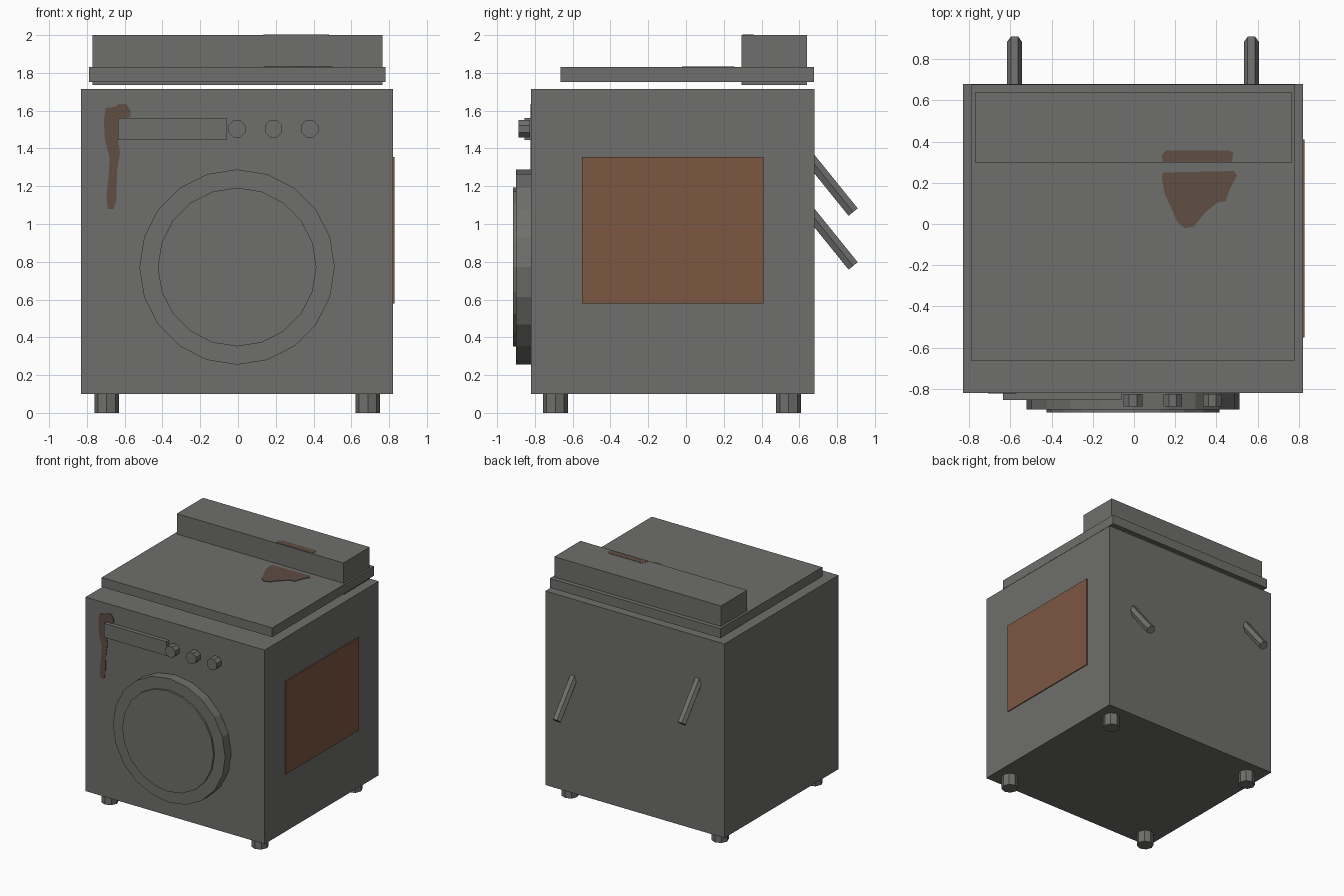
import bpy, bmesh, math
from mathutils import Vector

if "Cube" in bpy.data.objects:
    bpy.data.objects.remove(bpy.data.objects["Cube"])


def material(name, rgb):
    m = bpy.data.materials.new(name)
    m.diffuse_color = (*rgb, 1)
    m.use_nodes = True
    m.node_tree.nodes["Principled BSDF"].inputs["Base Color"].default_value = m.diffuse_color
    return m


GREY = material("grey metal", (0.158, 0.158, 0.150))
RUST = material("rust orange", (0.205, 0.096, 0.055))
STAIN = material("dark rust", (0.115, 0.074, 0.056))


def finish(name, bm, mat):
    bmesh.ops.recalc_face_normals(bm, faces=bm.faces)
    me = bpy.data.meshes.new(name)
    bm.to_mesh(me)
    bm.free()
    me.materials.append(mat)
    ob = bpy.data.objects.new(name, me)
    bpy.context.collection.objects.link(ob)
    return ob


def box(name, lo, hi, mat=GREY):
    bm = bmesh.new()
    bmesh.ops.create_cube(bm, size=1)
    for v in bm.verts:
        v.co = [lo[i] + (v.co[i] + 0.5) * (hi[i] - lo[i]) for i in range(3)]
    return finish(name, bm, mat)


def extrude(name, points, offset, mat):
    """Closed outline pushed along an offset vector."""
    bm = bmesh.new()
    face = bm.faces.new([bm.verts.new(p) for p in points])
    ext = bmesh.ops.extrude_face_region(bm, geom=[face], use_keep_orig=True)
    for g in ext["geom"]:
        if isinstance(g, bmesh.types.BMVert):
            g.co += Vector(offset)
    return finish(name, bm, mat)


def prism(name, a, b, r, n, phase=0.0, mat=GREY):
    """n-sided rod from a to b; first corner points along x."""
    a, b = Vector(a), Vector(b)
    u = Vector((1, 0, 0))
    v = (b - a).normalized().cross(u)
    angles = [phase + 2 * math.pi * i / n for i in range(n)]
    pts = [a + r * (math.cos(t) * u + math.sin(t) * v) for t in angles]
    return extrude(name, pts, b - a, mat)


# cabinet, lid and rear console
box("cabinet", (-0.83, -0.82, 0.10), (0.82, 0.68, 1.715))
box("lid", (-0.79, -0.665, 1.752), (0.78, 0.677, 1.83))
box("rear_console", (-0.77, 0.295, 1.735), (0.765, 0.64, 2.0))

# feet
for x in (-0.695, 0.687):
    for y in (-0.692, 0.543):
        prism("foot", (x, y, 0), (x, y, 0.11), 0.066, 8)

# round door and its window disc
prism("door_ring", (-0.005, -0.81, 0.772), (-0.005, -0.90, 0.772), 0.517, 20)
prism("door_glass", (-0.005, -0.89, 0.772), (-0.005, -0.915, 0.772), 0.42, 20)

# control strip and knobs
box("control_strip", (-0.635, -0.855, 1.445), (-0.06, -0.81, 1.562))
for x in (-0.005, 0.188, 0.38):
    prism("knob", (x, -0.825, 1.504), (x, -0.887, 1.504), 0.049, 8, math.pi / 8)

# rear hose stubs, the left one higher
for x, z in ((-0.58, 0.0), (0.57, -0.285)):
    prism("hose_stub", (x, 0.645, 1.36 + z), (x, 0.885, 1.063 + z), 0.036, 6)

# rusty side panel
box("side_panel", (0.819, -0.55, 0.58), (0.828, 0.41, 1.355), RUST)

# rust streak on the front
streak = [(-.70, 1.615), (-.65, 1.62), (-.63, 1.635), (-.59, 1.635), (-.57, 1.60),
          (-.57, 1.57), (-.615, 1.55), (-.635, 1.44), (-.625, 1.38), (-.64, 1.28),
          (-.645, 1.12), (-.66, 1.08), (-.69, 1.08), (-.697, 1.15), (-.685, 1.25),
          (-.68, 1.35), (-.705, 1.45), (-.71, 1.55)]
extrude("front_rust_streak", [(x, -0.819, z) for x, z in streak], (0, -0.005, 0), STAIN)

# rust spill on the console top and the lid
spill = [(.14, .25), (.485, .257), (.50, .235), (.465, .17), (.445, .11), (.405, .105),
         (.345, .055), (.29, -.012), (.245, -.02), (.21, .01), (.185, .07), (.15, .145),
         (.135, .22)]
extrude("lid_rust_spill", [(x, y, 1.829) for x, y in spill], (0, 0, 0.005), STAIN)
edge = [(.14, .30), (.475, .30), (.482, .345), (.465, .357), (.155, .357), (.135, .335)]
extrude("console_rust_spill", [(x, y, 1.997) for x, y in edge], (0, 0, 0.005), STAIN)
